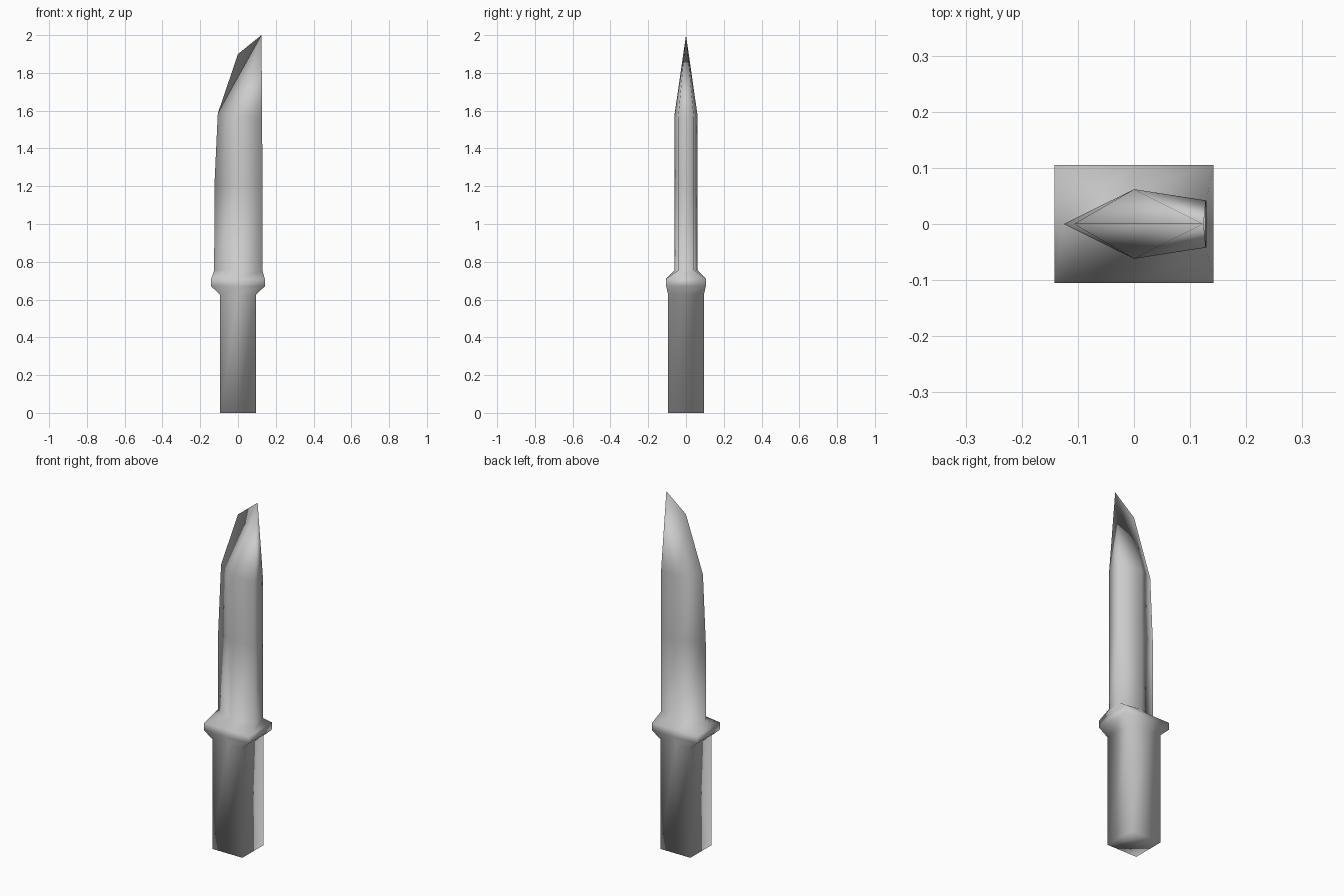
import bpy
import bmesh

cube = bpy.data.objects.get("Cube")
if cube:
    bpy.data.objects.remove(cube, do_unlink=True)

# Plain grey finish
grey = bpy.data.materials.new("grey_metal")
grey.use_nodes = True
colour = (0.6, 0.6, 0.6, 1)
grey.diffuse_color = colour
grey.node_tree.nodes["Principled BSDF"].inputs["Base Color"].default_value = colour


def box_ring(x, y, z):
    """Rectangular section with a vertex in the middle of front and back."""
    return [(-x, -y, z), (0, -y, z), (x, -y, z),
            (x, y, z), (0, y, z), (-x, y, z)]


def blade_ring(edge, ridge, spine):
    """Section from cutting edge (x, z), ridge and spine (x, y, z)."""
    front = [(edge[0], 0, edge[1])]
    front += [(x, -y, z) for x, y, z in (ridge, spine)]
    return front + [(x, -y, z) for x, y, z in reversed(front)]


tip = (0.124, 0, 2.0)
rings = [
    # Square handle
    box_ring(0.094, 0.094, 0),
    box_ring(0.094, 0.094, 0.625),
    # Flared guard
    box_ring(0.142, 0.105, 0.67),
    box_ring(0.142, 0.105, 0.71),
    # Blade, closing to a slanted point
    blade_ring((-0.126, 0.755), (0, 0.062, 0.755), (0.129, 0.042, 0.755)),
    blade_ring((-0.125, 1.2), (0, 0.062, 1.2), (0.129, 0.042, 1.2)),
    blade_ring((-0.107, 1.585), (0, 0.062, 1.57), (0.128, 0.042, 1.56)),
    blade_ring((0, 1.9), tip, tip),
]

# Loft the sections into one continuous skin
bm = bmesh.new()
loops = [[bm.verts.new(p) for p in ring] for ring in rings]
bm.faces.new(loops[0])
for low, high in zip(loops, loops[1:]):
    for i in range(len(low)):
        j = (i + 1) % len(low)
        bm.faces.new((low[i], low[j], high[j], high[i]))
bmesh.ops.remove_doubles(bm, verts=bm.verts, dist=0.0005)
bmesh.ops.recalc_face_normals(bm, faces=bm.faces)
for face in bm.faces:
    face.smooth = True

mesh = bpy.data.meshes.new("knife")
bm.to_mesh(mesh)
bm.free()
mesh.materials.append(grey)
knife = bpy.data.objects.new("knife", mesh)
bpy.context.collection.objects.link(knife)
